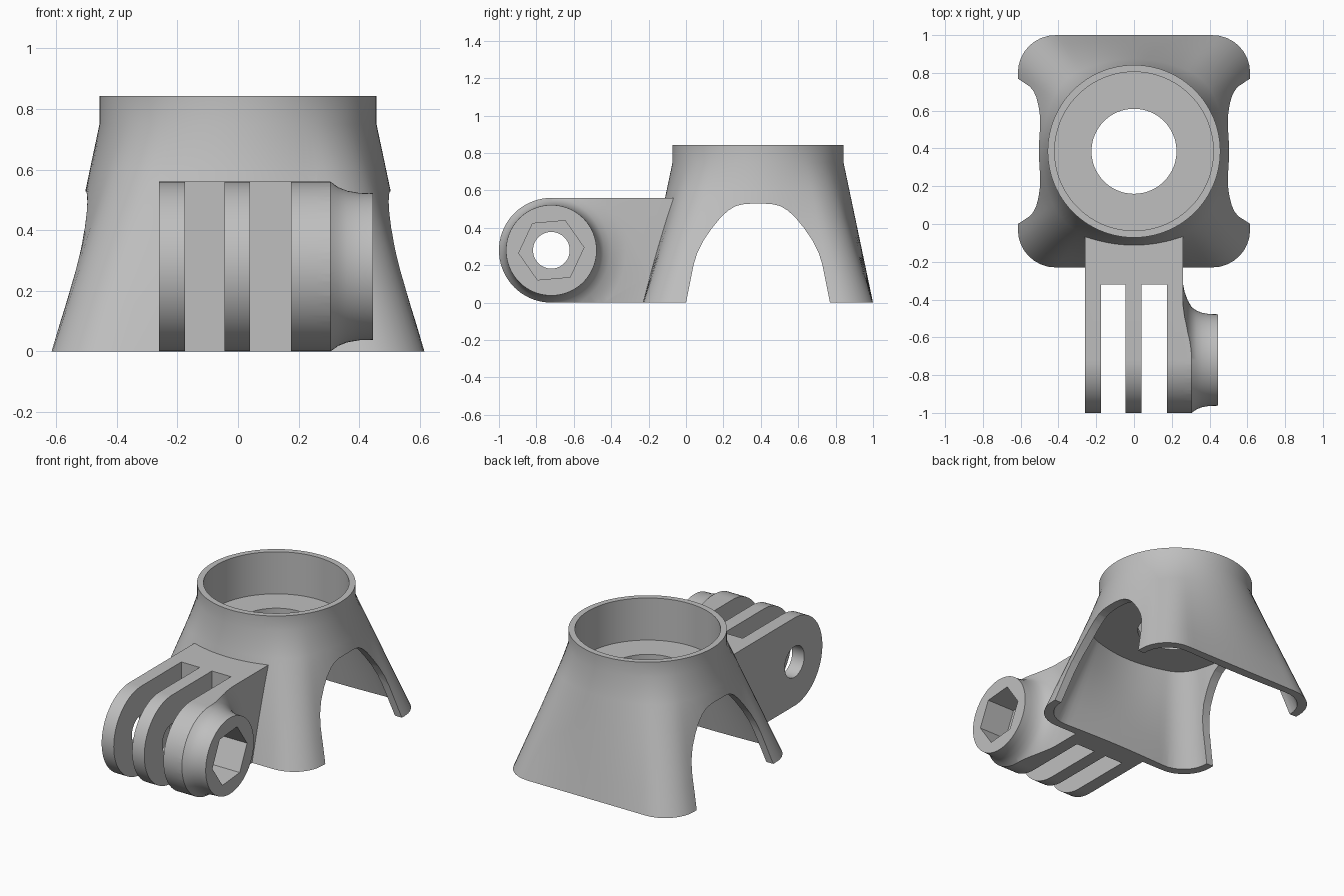
import bpy, bmesh
from math import sin, cos, pi, radians, sqrt

old = bpy.data.objects.get("Cube")
if old:
    bpy.data.objects.remove(old, do_unlink=True)

grey = bpy.data.materials.new("plain grey")
grey.use_nodes = True
colour = (0.52, 0.52, 0.52, 1)
grey.diffuse_color = colour
grey.node_tree.nodes["Principled BSDF"].inputs["Base Color"].default_value = colour

CY = 0.385          # cup axis
BY, BZ = -0.72, 0.28  # bolt axis
SEG = 128


def loft(name, rings):
    """Closed solid through rings of equal point count."""
    bm = bmesh.new()
    vs = [[bm.verts.new(p) for p in r] for r in rings]
    n = len(vs[0])
    for a, b in zip(vs, vs[1:]):
        for i in range(n):
            j = (i + 1) % n
            bm.faces.new((a[i], a[j], b[j], b[i]))
    bm.faces.new(vs[0][::-1])
    bm.faces.new(vs[-1])
    bmesh.ops.recalc_face_normals(bm, faces=bm.faces)
    mesh = bpy.data.meshes.new(name)
    bm.to_mesh(mesh)
    bm.free()
    ob = bpy.data.objects.new(name, mesh)
    bpy.context.collection.objects.link(ob)
    mesh.materials.append(grey)
    return ob


def prism_x(name, outline, x0, x1):
    return loft(name, [[(x, y, z) for y, z in outline] for x in (x0, x1)])


def box(name, x0, x1, y0, y1, z0, z1):
    return prism_x(name, [(y0, z0), (y1, z0), (y1, z1), (y0, z1)], x0, x1)


def disc_x(r, n=64, turn=0.0):
    return [(BY + r * cos(2 * pi * i / n + turn), BZ + r * sin(2 * pi * i / n + turn))
            for i in range(n)]


def combine(target, tool, op):
    """Apply one boolean and drop the tool."""
    mod = target.modifiers.new("join", 'BOOLEAN')
    mod.operation, mod.object, mod.solver = op, tool, 'EXACT'
    bpy.context.view_layer.update()
    dg = bpy.context.evaluated_depsgraph_get()
    mesh = bpy.data.meshes.new_from_object(target.evaluated_get(dg))
    target.modifiers.clear()
    target.data = mesh
    bpy.data.objects.remove(tool, do_unlink=True)


def square_radius(a, half=0.615, corner=0.2):
    """Polar radius of a rounded square."""
    c, s = sorted((abs(cos(a)), abs(sin(a))))[::-1]
    k = half - corner
    if half * s / c <= k:
        return half / c
    m = k * (c + s)
    return m + sqrt(m * m - 2 * k * k + corner * corner)


def skirt_ring(z, inset=0.0):
    t = min(z / 0.75, 1)
    ring = []
    for i in range(SEG):
        a = 2 * pi * i / SEG
        r = (1 - t) * square_radius(a) + t * 0.457 - inset
        ring.append((r * cos(a), CY + r * sin(a), z))
    return ring


# Flared skirt running from a rounded square foot to the round rim, hollow below
body = loft("cup_stand", [skirt_ring(z) for z in (0, 0.15, 0.3, 0.45, 0.6, 0.75, 0.843)])
combine(body, loft("cavity", [skirt_ring(z, 0.058) for z in (-0.05, 0.13, 0.26, 0.4, 0.535)]),
        'DIFFERENCE')

# Cup with a holed floor, cut as one stepped bore
bore = [(0.225, 0.4), (0.225, 0.575), (0.42, 0.575), (0.42, 1)]
combine(body, loft("bore", [[(r * cos(2 * pi * (i + 0.5) / SEG),
                              CY + r * sin(2 * pi * (i + 0.5) / SEG), z)
                             for i in range(SEG)] for r, z in bore]), 'DIFFERENCE')

# Side arches
half = [(0.395, -0.1), (0.385, 0), (0.365, 0.1), (0.345, 0.2), (0.325, 0.265), (0.29, 0.335),
        (0.245, 0.4), (0.2, 0.455), (0.16, 0.492), (0.12, 0.516), (0.08, 0.526), (0.04, 0.529)]
arch = [(CY + d, z) for d, z in half] + [(CY - d, z) for d, z in half[::-1]]
combine(body, prism_x("arch", arch, -0.9, 0.9), 'DIFFERENCE')

# Hinge block with a rounded nose
nose = [(BY + 0.28 * cos(radians(a)), BZ + 0.28 * sin(radians(a))) for a in range(90, 271, 5)]
outline = nose + [(-0.02, 0), (-0.02, 0.56)]
hinge = prism_x("hinge_block", outline, -0.26, 0.26)
for x0, x1 in ((-0.175, -0.045), (0.04, 0.175)):
    combine(hinge, box("slot", x0, x1, -1.1, -0.32, -0.1, 0.7), 'DIFFERENCE')

# Flared nut boss, trimmed to the hinge outline
flare = [(0.22, 0.4), (0.26, 0.4), (0.268, 0.36), (0.285, 0.315), (0.305, 0.28),
         (0.33, 0.262), (0.36, 0.25), (0.4, 0.243), (0.446, 0.242)]
boss = loft("nut_boss", [[(x, y, z) for y, z in disc_x(r, 96)] for x, r in flare])
combine(boss, prism_x("trim", outline, 0, 0.6), 'INTERSECT')
combine(hinge, boss, 'UNION')
combine(hinge, prism_x("nut_recess", disc_x(0.175, 6, radians(5)), 0.25, 0.6), 'DIFFERENCE')
combine(hinge, prism_x("bolt_hole", disc_x(0.098), -0.5, 0.6), 'DIFFERENCE')

# Trim the hinge root to the wall's hollow, then fuse it on
combine(hinge, loft("root_trim", [skirt_ring(z, 0.03) for z in (-0.05, 0.2, 0.4, 0.6)]),
        'DIFFERENCE')
combine(body, hinge, 'UNION')

# Smooth curved walls, crisp edges
for ob in bpy.context.selected_objects:
    ob.select_set(False)
body.select_set(True)
bpy.context.view_layer.objects.active = body
bpy.ops.object.shade_smooth_by_angle(angle=radians(25))
